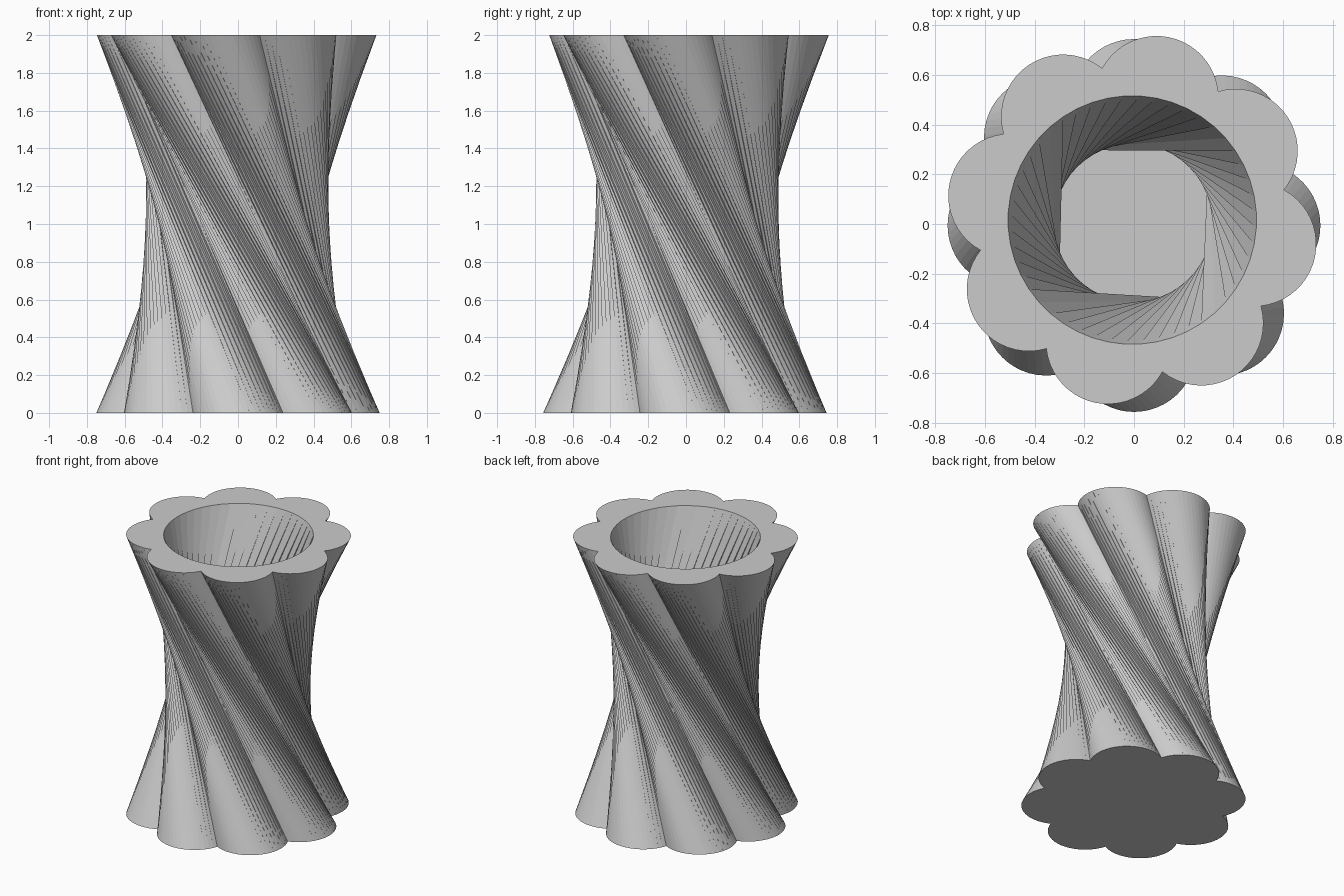
import bpy, bmesh, math
from mathutils import Vector, Matrix

if "Cube" in bpy.data.objects:
    bpy.data.objects.remove(bpy.data.objects["Cube"], do_unlink=True)

LOBES, LOBE_STEPS, BORE_STEPS = 8, 20, 48
HEIGHT, FLOOR = 2.0, 0.1
BOTTOM_CENTRE, TOP_CENTRE = Vector((0, -0.006, 0)), Vector((-0.007, 0.016, 0))
TWIST = Matrix.Rotation(math.radians(-101.25), 3, "Z")


def polar(radius, angle):
    return Vector((radius * math.cos(angle), radius * math.sin(angle), 0))


def flower_profile():
    """Outline of a ring of overlapping circles."""
    ring, size = 0.5, 0.25
    half = math.pi / LOBES
    # angle around a lobe at which it meets its neighbour
    reach = half + math.asin(ring * math.sin(half) / size)
    points = []
    for lobe in range(LOBES):
        facing = 2 * half * lobe
        for k in range(LOBE_STEPS):
            turn = reach * (2 * k / LOBE_STEPS - 1)
            points.append(polar(ring, facing) + polar(size, facing + turn))
    return points


def circle_profile(radius, steps):
    return [polar(radius, 2 * math.pi * k / steps) for k in range(steps)]


def twisted_wall(bm, profile, z_low, ridge=lambda i: False):
    """Straight-ruled wall between a profile and its twisted copy."""
    up = Vector((0, 0, 1))
    low = [bm.verts.new(p + BOTTOM_CENTRE + up * z_low) for p in profile]
    high = [bm.verts.new(TWIST @ p + TOP_CENTRE + up * HEIGHT) for p in profile]
    n = len(profile)
    for i in range(n):
        j = (i + 1) % n
        if ridge(i):
            bm.faces.new((low[i], low[j], high[i]))
            bm.faces.new((low[j], high[j], high[i]))
        else:
            bm.faces.new((low[i], low[j], high[j]))
            bm.faces.new((low[i], high[j], high[i]))
    bm.faces.new(low)
    return [bm.edges.get((high[i], high[(i + 1) % n])) for i in range(n)]


grey = bpy.data.materials.new("light grey")
grey.use_nodes = True
grey.diffuse_color = (0.6, 0.6, 0.6, 1)
grey.node_tree.nodes["Principled BSDF"].inputs["Base Color"].default_value = grey.diffuse_color

# Vase: fluted outer wall, round bore with four ridges, flat rim
bm = bmesh.new()
rim = twisted_wall(bm, flower_profile(), 0)
rim += twisted_wall(bm, circle_profile(0.5, BORE_STEPS), FLOOR, lambda i: i % 12 == 6)
bmesh.ops.triangle_fill(bm, use_beauty=True, edges=rim)
bmesh.ops.recalc_face_normals(bm, faces=bm.faces)

mesh = bpy.data.meshes.new("twisted_vase")
bm.to_mesh(mesh)
bm.free()
mesh.materials.append(grey)
vase = bpy.data.objects.new("twisted_vase", mesh)
bpy.context.collection.objects.link(vase)
